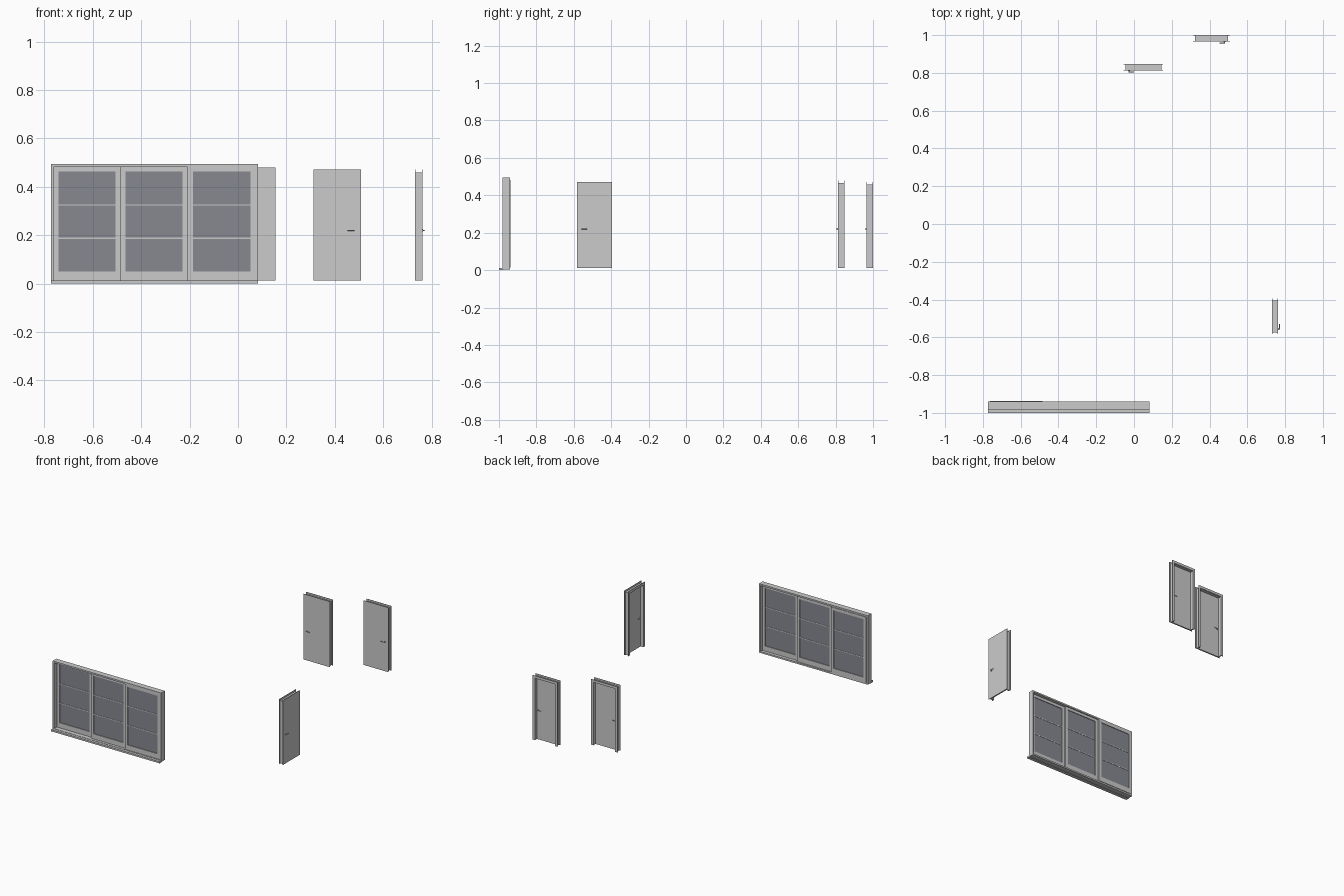
import bpy, bmesh, math
from mathutils import Matrix, Vector

if "Cube" in bpy.data.objects:
    bpy.data.objects.remove(bpy.data.objects["Cube"])


def finish(name, bm, matrix=None, color=None):
    me = bpy.data.meshes.new(name)
    bm.to_mesh(me)
    bm.free()
    ob = bpy.data.objects.new(name, me)
    bpy.context.collection.objects.link(ob)
    if matrix:
        ob.matrix_world = matrix
    if color:
        mat = bpy.data.materials.get("dark_glass") or bpy.data.materials.new("dark_glass")
        mat.diffuse_color = color
        mat.use_nodes = True
        mat.node_tree.nodes["Principled BSDF"].inputs["Base Color"].default_value = mat.diffuse_color
        me.materials.append(mat)
    return ob


def add_box(bm, x0, x1, y0, y1, z0, z1):
    mid = Vector((x0 + x1, y0 + y1, z0 + z1)) / 2
    m = Matrix.Translation(mid) @ Matrix.Diagonal((x1 - x0, y1 - y0, z1 - z0, 1))
    bmesh.ops.create_cube(bm, size=1, matrix=m)


def boxes(name, items, matrix=None, color=None):
    bm = bmesh.new()
    for b in items:
        add_box(bm, *b)
    return finish(name, bm, matrix, color)


def surround(x0, x1, y0, y1, z0, z1, t, bottom=True):
    """Boxes of a rectangular frame with member width t."""
    low = z0 + t if bottom else z0
    items = [(x0, x0 + t, y0, y1, low, z1 - t), (x1 - t, x1, y0, y1, low, z1 - t),
             (x0, x1, y0, y1, z1 - t, z1)]
    if bottom:
        items.append((x0, x1, y0, y1, z0, z0 + t))
    return items


def add_rod(bm, center, axis, radius, length):
    rot = Vector((0, 0, 1)).rotation_difference(Vector(axis)).to_matrix().to_4x4()
    bmesh.ops.create_cone(bm, cap_ends=True, segments=16, radius1=radius, radius2=radius,
                          depth=length, matrix=Matrix.Translation(center) @ rot)


def lever(name, x, y, out, inward, z, matrix):
    """Rose, neck and lever; out = -1 or 1 along local y."""
    bm = bmesh.new()
    add_rod(bm, (x, y + out * 0.001, z), (0, 1, 0), 0.005, 0.002)
    add_rod(bm, (x, y + out * 0.004, z), (0, 1, 0), 0.002, 0.008)
    add_rod(bm, (x + inward * 0.0125, y + out * 0.0075, z), (1, 0, 0), 0.0018, 0.029)
    finish(name, bm, matrix)
    ob = bpy.data.objects[name]
    for p in ob.data.polygons:
        p.use_smooth = len(p.vertices) == 4
    for e in ob.data.edges:
        a = [p for p in ob.data.polygons if e.key in p.edge_keys]
        e.use_edge_sharp = any(len(p.vertices) > 4 for p in a)


def door(label, width, depth, height, side, loc, turn=0):
    """Door with its front at local y = 0, standing from z = 0.012."""
    m = Matrix.Translation(loc) @ Matrix.Rotation(turn, 4, 'Z')
    h, z0, t, lip = width / 2, 0.012, 0.003, 0.010
    # flush front leaf and thicker core behind it
    boxes(label + "_leaf", [(-h, h, 0, t, z0, height),
                            (-h + 0.018, h - 0.018, t, 0.010, z0, height - 0.018)], m)
    # lining through the wall
    boxes(label + "_jamb", surround(-h + lip, h - lip, t, depth - t, z0, height - 0.012,
                                    0.008, False), m)
    # trim on the back
    boxes(label + "_back_casing", surround(-h, h, depth - t, depth, z0, height, 0.018, False), m)
    x = side * (h - 0.028)
    lever(label + "_front_handle", x, 0, -1, -side, 0.22, m)
    lever(label + "_back_handle", x, 0.010, 1, -side, 0.22, m)


door("left_back_door", 0.209, 0.036, 0.479, -1, (0.05, 0.812, 0))
door("right_back_door", 0.195, 0.034, 0.471, 1, (0.41, 0.966, 0))
door("side_door", 0.189, 0.032, 0.471, -1, (0.763, -0.489, 0), math.pi / 2)

# window outer frame and sill
X0, X1 = -0.773, 0.083
boxes("window_frame", surround(X0, X1, -0.982, -0.941, 0.003, 0.494, 0.011))
boxes("window_sill", [(X0, X1, -1.0, -0.975, 0.0, 0.012)])

# three sliding sashes on stepped tracks
edges = [-0.762, -0.485, -0.208, 0.072]
for i in range(3):
    a, b = edges[i], edges[i + 1]
    y1 = -0.937 - i * 0.013
    y0 = y1 - 0.013
    n = f"sash_{i + 1}"
    st, z0, z1 = 0.021, 0.014, 0.483
    items = [(a, a + st, y0, y1, z0, z1), (b - st, b, y0, y1, z0, z1),
             (a + st, b - st, y0, y1, z0, 0.05), (a + st, b - st, y0, y1, 0.463, z1)]
    boxes(n + "_frame", items)
    ym = (y0 + y1) / 2
    boxes(n + "_glass", [(a + st, b - st, ym - 0.002, ym + 0.002, 0.05, 0.463)],
          None, (0.24, 0.25, 0.28, 1))
    boxes(n + "_glazing_bars", [(a + st, b - st, ym - 0.004, ym + 0.004, z - 0.003, z + 0.003)
                                for z in (0.188, 0.325)])
